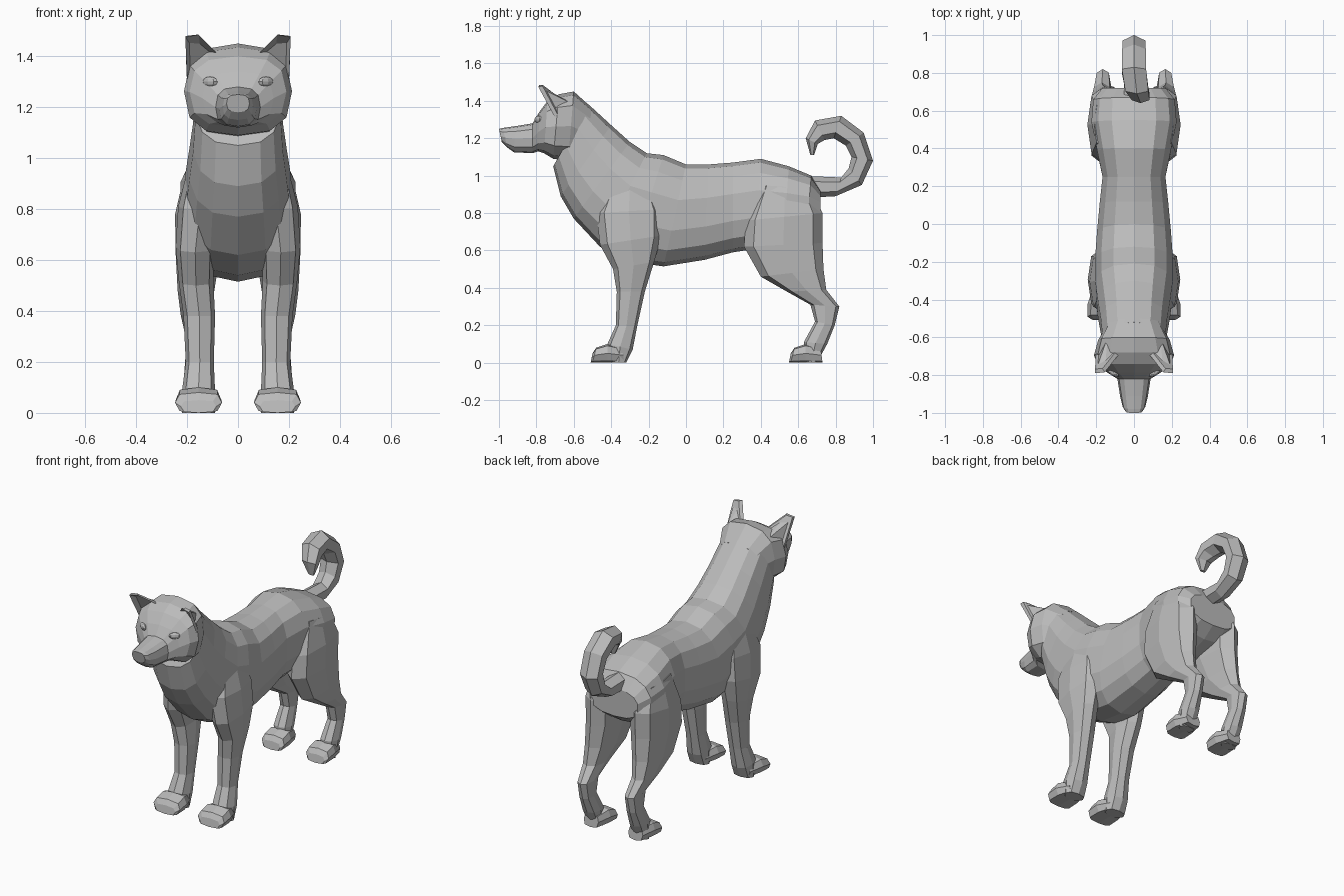
import bpy
import bmesh
from math import sin, cos, pi, copysign
from mathutils import Vector, Matrix

default_cube = bpy.data.objects.get("Cube")
if default_cube:
    bpy.data.objects.remove(default_cube, do_unlink=True)

# One plain grey for the whole animal
grey = bpy.data.materials.new("plain grey")
grey.use_nodes = True
grey.diffuse_color = (0.5, 0.5, 0.5, 1)
grey.node_tree.nodes["Principled BSDF"].inputs["Base Color"].default_value = grey.diffuse_color


def finish(name, bm, mirrored=False):
    """Turn a bmesh into a flat shaded object, optionally mirrored left to right."""
    bmesh.ops.recalc_face_normals(bm, faces=bm.faces)
    mesh = bpy.data.meshes.new(name)
    bm.to_mesh(mesh)
    bm.free()
    mesh.materials.append(grey)
    obj = bpy.data.objects.new(name, mesh)
    bpy.context.collection.objects.link(obj)
    if mirrored:
        obj.modifiers.new("left and right", "MIRROR").use_axis[0] = True
    return obj


def rounded(value, power):
    return copysign(abs(value) ** power, value)


def loft(name, rings, sides=10, power=0.8, mirrored=False):
    """Skin rings given as (y, z) of one edge, (y, z) of the other, half width, centre x."""
    bm = bmesh.new()
    loops = []
    for first, second, width, middle in rings:
        a, b = Vector((middle, *first)), Vector((middle, *second))
        centre, reach = (a + b) / 2, (a - b) / 2
        loop = []
        for k in range(sides):
            angle = 2 * pi * k / sides
            across = Vector((width * rounded(sin(angle), power), 0, 0))
            loop.append(bm.verts.new(centre + reach * rounded(cos(angle), power) + across))
        loops.append(loop)
    for low, high in zip(loops, loops[1:]):
        for k in range(sides):
            n = (k + 1) % sides
            bm.faces.new((low[k], low[n], high[n], high[k]))
    bm.faces.new(loops[0])
    bm.faces.new(loops[-1])
    return finish(name, bm, mirrored)


# Neck and torso: back line, belly line, half width
torso = [
    ((-.52, 1.38), (-.71, 1.05), .17, 0),
    ((-.4, 1.27), (-.67, .89), .18, 0),
    ((-.3, 1.18), (-.6, .77), .195, 0),
    ((-.21, 1.12), (-.46, .62), .21, 0),
    ((-.12, 1.11), (-.3, .54), .21, 0),
    ((0, 1.06), (-.12, .515), .2, 0),
    ((.12, 1.06), (.1, .55), .185, 0),
    ((.25, 1.07), (.25, .59), .17, 0),
    ((.4, 1.09), (.38, .61), .2, 0),
    ((.55, 1.05), (.52, .64), .23, 0),
    ((.67, 1), (.64, .68), .22, 0),
    ((.72, .92), (.72, .74), .17, 0),
]
loft("torso", torso, sides=14)

# Head: skull, brow and muzzle, ending at the nose
head = [
    ((-.5, 1.36), (-.56, 1.1), .14, 0),
    ((-.6, 1.45), (-.63, 1.08), .19, 0),
    ((-.68, 1.435), (-.71, 1.09), .212, 0),
    ((-.74, 1.4), (-.76, 1.12), .19, 0),
    ((-.785, 1.34), (-.79, 1.13), .14, 0),
    ((-.82, 1.28), (-.82, 1.12), .088, 0),
    ((-.91, 1.265), (-.92, 1.125), .073, 0),
    ((-.98, 1.255), (-.955, 1.15), .06, 0),
    ((-1, 1.25), (-.985, 1.18), .045, 0),
]
loft("head", head, sides=12, power=.75)

# Front legs, from shoulder to wrist: front edge, back edge
front_leg = [
    ((-.4, .97), (-.2, 1), .04, .15),
    ((-.48, .8), (-.13, .82), .085, .15),
    ((-.46, .63), (-.13, .68), .077, .168),
    ((-.39, .5), (-.17, .54), .068, .165),
    ((-.37, .38), (-.22, .38), .062, .152),
    ((-.375, .2), (-.26, .2), .055, .15),
    ((-.42, .1), (-.285, .07), .065, .155),
    ((-.4, 0), (-.32, 0), .065, .155),
]
loft("front_legs", front_leg, sides=8, mirrored=True)

# Hind legs, from hip over the hock to the ankle
hind_leg = [
    ((.4, .95), (.66, .93), .05, .16),
    ((.32, .76), (.73, .8), .092, .155),
    ((.31, .62), (.73, .64), .088, .157),
    ((.4, .46), (.735, .5), .072, .165),
    ((.54, .38), (.75, .39), .055, .17),
    ((.665, .31), (.82, .3), .042, .165),
    ((.69, .22), (.795, .2), .042, .165),
    ((.63, .11), (.755, .1), .052, .163),
    ((.64, 0), (.7, 0), .05, .16),
]
loft("hind_legs", hind_leg, sides=8, mirrored=True)

# Paws share one shape, slightly narrower behind
paw = [
    ((-.34, .08), (-.33, 0), .06, .155),
    ((-.42, .1), (-.42, 0), .09, .155),
    ((-.48, .08), (-.5, 0), .092, .155),
    ((-.5, .05), (-.51, 0), .07, .155),
]


def make_paws(name, shift, scale):
    rings = [((a[0] + shift, a[1]), (b[0] + shift, b[1]), w * scale, x)
             for a, b, w, x in paw]
    loft(name, rings, sides=8, power=.6, mirrored=True)


make_paws("front_paws", 0, 1)
make_paws("hind_paws", 1.06, .85)

# Curled tail: outer edge, inner edge
tail = [
    ((.62, .88), (.6, 1), .06, 0),
    ((.8, .89), (.83, .99), .06, 0),
    ((.94, .95), (.87, 1.04), .065, 0),
    ((1, 1.08), (.885, 1.1), .07, 0),
    ((.95, 1.23), (.855, 1.16), .072, 0),
    ((.83, 1.32), (.79, 1.2), .074, 0),
    ((.69, 1.295), (.74, 1.19), .07, .015),
    ((.64, 1.2), (.705, 1.17), .055, .035),
    ((.665, 1.11), (.685, 1.11), .02, .04),
]
loft("tail", tail, sides=6, power=1)

# Ears: a wedge leaning forward with a hollow front
bm = bmesh.new()
inner, outer, back, tip_in, tip_out = [bm.verts.new(p) for p in (
    (.08, -.69, 1.41), (.2, -.7, 1.31), (.14, -.6, 1.38),
    (.155, -.785, 1.485), (.207, -.79, 1.475))]
front = bm.faces.new((inner, outer, tip_out, tip_in))
for corners in ((inner, tip_in, back), (outer, back, tip_out),
                (back, tip_in, tip_out), (inner, back, outer)):
    bm.faces.new(corners)
bmesh.ops.recalc_face_normals(bm, faces=bm.faces)
bmesh.ops.inset_region(bm, faces=[front], thickness=.012, depth=-.02)
finish("ears", bm, mirrored=True)

# Eyes: shallow almond bulges set into the brow
bm = bmesh.new()
bmesh.ops.create_uvsphere(bm, u_segments=8, v_segments=6, radius=1)
place = Matrix.Translation((.11, -.787, 1.3)) @ Matrix.Rotation(.6, 4, "Z")
bmesh.ops.transform(bm, verts=bm.verts, matrix=place @ Matrix.Diagonal((.036, .016, .02, 1)))
finish("eyes", bm, mirrored=True)
